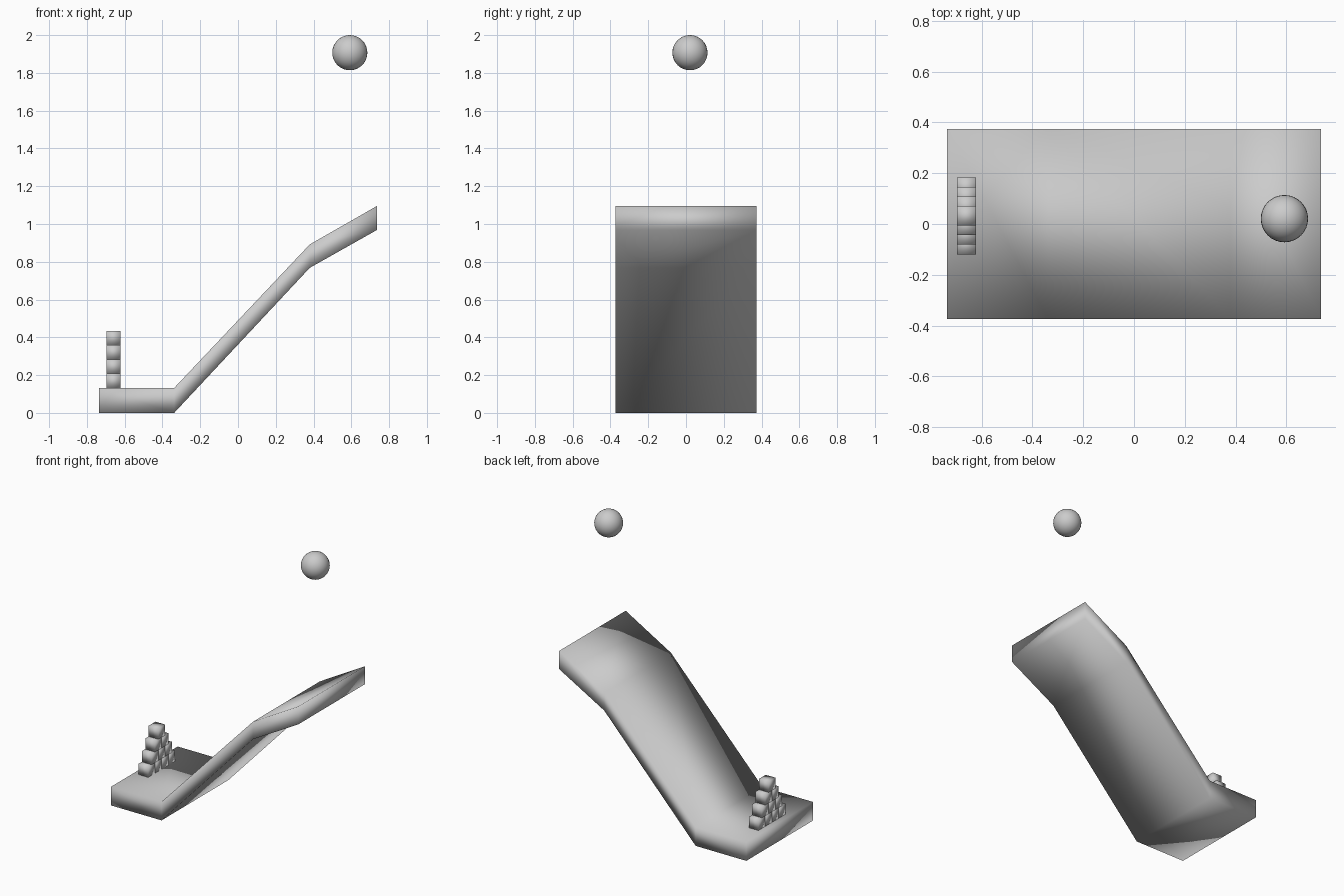
import bpy, bmesh

if "Cube" in bpy.data.objects:
    bpy.data.objects.remove(bpy.data.objects["Cube"])


def shade(obj):
    for p in obj.data.polygons:
        p.use_smooth = True


# Ramp: flat landing, steep slope and gentler upper slope, built as quad strips
# each station is (x, bottom z, top z)
stations = [(-0.735, 0.0, 0.132), (-0.338, 0.0, 0.132),
            (0.38, 0.768, 0.892), (0.735, 0.968, 1.095)]
half_width = 0.374
bm = bmesh.new()
rings = []
for x, low, high in stations:
    rings.append([bm.verts.new((x, y, z)) for y, z in
                  ((-half_width, low), (half_width, low),
                   (half_width, high), (-half_width, high))])
for a, b in zip(rings, rings[1:]):
    for i in range(4):
        j = (i + 1) % 4
        bm.faces.new((a[i], a[j], b[j], b[i]))
bm.faces.new(rings[0])
bm.faces.new(rings[-1])
bmesh.ops.recalc_face_normals(bm, faces=bm.faces)
mesh = bpy.data.meshes.new("ramp")
bm.to_mesh(mesh)
bm.free()
ramp = bpy.data.objects.new("ramp", mesh)
bpy.context.collection.objects.link(ramp)
shade(ramp)

# Pyramid of stacked blocks on the landing: rows of 4, 3, 2 and 1
size = 0.0757
for row in range(4):
    count = 4 - row
    for k in range(count):
        y = 0.032 + (k - (count - 1) / 2) * size
        z = 0.132 + (row + 0.5) * size
        bpy.ops.mesh.primitive_cube_add(size=size, location=(-0.659, y, z))
        block = bpy.context.object
        block.name = f"block_row{row + 1}_{k + 1}"
        shade(block)

# Ball hovering above the top of the ramp
bpy.ops.mesh.primitive_uv_sphere_add(segments=32, ring_count=16, radius=0.093,
                                     location=(0.592, 0.021, 1.907))
ball = bpy.context.object
ball.name = "ball"
shade(ball)
